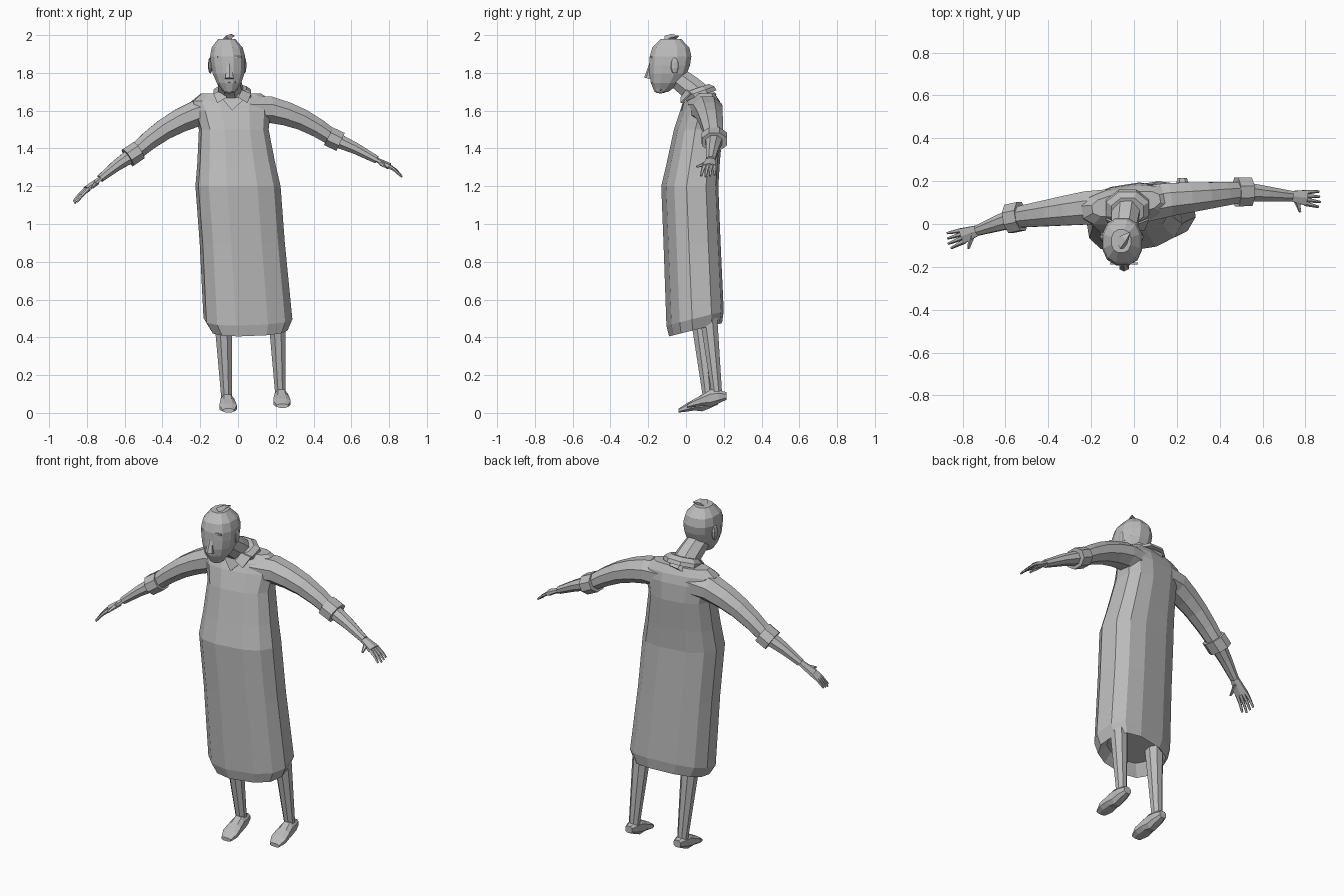
import bpy, bmesh, math
from mathutils import Vector

cube = bpy.data.objects.get("Cube")
if cube:
    bpy.data.objects.remove(cube, do_unlink=True)

RIGHTWARD, BACKWARD, UPWARD = Vector((1, 0, 0)), Vector((0, 1, 0)), Vector((0, 0, 1))

grey = bpy.data.materials.new("plain grey")
grey.use_nodes = True
grey.diffuse_color = (.5, .5, .5, 1)
grey.node_tree.nodes["Principled BSDF"].inputs["Base Color"].default_value = grey.diffuse_color


def finish(name, bm):
    bmesh.ops.recalc_face_normals(bm, faces=bm.faces)
    mesh = bpy.data.meshes.new(name)
    bm.to_mesh(mesh)
    bm.free()
    mesh.materials.append(grey)
    obj = bpy.data.objects.new(name, mesh)
    bpy.context.collection.objects.link(obj)
    return obj


def loft(name, centres, widths, depths, sides=8, across=RIGHTWARD, axis=None, power=1):
    """Skin a row of rings; width runs along the across direction."""
    bm = bmesh.new()
    angles = [(i + .5) * math.tau / sides for i in range(sides)]
    outline = [[math.copysign(abs(wave(a)) ** power, wave(a)) for a in angles]
               for wave in (math.cos, math.sin)]
    cosines, sines = [[value / max(row) for value in row] for row in outline]
    last = len(centres) - 1
    rings = []
    for i, (centre, width, depth) in enumerate(zip(centres, widths, depths)):
        along = (axis or centres[min(i + 1, last)] - centres[max(i - 1, 0)]).normalized()
        u = (across - along * across.dot(along)).normalized()
        v = along.cross(u)
        rings.append([bm.verts.new(centre + u * width * c + v * depth * s)
                      for c, s in zip(cosines, sines)])
    for lower, upper in zip(rings, rings[1:]):
        for j in range(sides):
            bm.faces.new((lower[j - 1], lower[j], upper[j], upper[j - 1]))
    bm.faces.new(rings[0])
    bm.faces.new(rings[-1])
    return finish(name, bm)


def arc(start, end, steps=4, rise=0):
    """Points from start to end, bowed upward by rise."""
    start, end = Vector(start), Vector(end)
    return [start.lerp(end, i / steps) + UPWARD * rise * math.sin(math.pi * i / steps)
            for i in range(steps + 1)]


def limb(name, points, thick, thin, flat=1, **options):
    """Tapered tube whose depth is flat times its width."""
    last = len(points) - 1
    widths = [thick + (thin - thick) * i / last for i in range(last + 1)]
    return loft(name, points, widths, [width * flat for width in widths], **options)


def plate(name, corners, thickness):
    """Thin panel facing the front."""
    bm = bmesh.new()
    face = bm.faces.new([bm.verts.new(corner) for corner in corners])
    for item in bmesh.ops.extrude_face_region(bm, geom=[face])["geom"]:
        if isinstance(item, bmesh.types.BMVert):
            item.co.y += thickness
    return finish(name, bm)


def blob(name, centre, size):
    """Low-poly rounded lump."""
    bm = bmesh.new()
    bmesh.ops.create_uvsphere(bm, u_segments=8, v_segments=5, radius=1)
    bmesh.ops.scale(bm, vec=size, verts=bm.verts)
    bmesh.ops.translate(bm, vec=centre, verts=bm.verts)
    return finish(name, bm)


# Long robe: a leaning column, turned a little, with a sloping hem
def robe_centre(z):
    return Vector((.09 - .075 * z, .02 + max(.04 * (1.2 - z), .15 * (z - 1.2)), z))


heights = (.5, .44, .5, .9, 1.2, 1.33, 1.5, 1.6, 1.65, 1.69)
widths = (.15, .2, .23, .22, .22, .2, .18, .2, .21, .16)
depths = (.1, .13, .14, .14, .14, .13, .12, .1, .08, .05)
yaw = math.radians(9)
turned = Vector((math.cos(yaw), math.sin(yaw), 0))
robe = loft("robe", [robe_centre(z) for z in heights], widths, depths,
            sides=12, across=turned, axis=UPWARD, power=.75)
for vertex in robe.data.vertices:
    if vertex.co.z < .6:
        vertex.co.z += (vertex.co.y - .05) / 4

# Collar with two points, and the neck opening
neck_x = -.03
loft("collar", arc((neck_x, .08, 1.68), (neck_x, .06, 1.72), steps=2),
     (.1, .1, .075), (.085, .085, .065), axis=Vector((0, -.35, 1)))
opening = plate("neck_opening", [(neck_x - .06, -.01, 1.67), (neck_x + .07, -.01, 1.67),
                                 (neck_x, -.03, 1.6)], .009)
for side, sign in (("right", -1), ("left", 1)):
    plate(side + "_collar_point", [
        (neck_x + sign * out, y, z) for out, y, z in
        ((.05, 0, 1.71), (.1, .02, 1.69), (.08, -.03, 1.64), (.03, -.03, 1.67))], .009)

# Neck leaning forward, and an egg-shaped head with the chin pushed forward
limb("neck", arc((neck_x, .11, 1.64), (-.055, -.07, 1.79), rise=.01), .07, .055)
fullness = (.35, .72, .92, 1, 1.03, .92, .5)
head_centres = []
for point in arc((-.045, -.08, 1.7), (-.06, -.08, 1.98), steps=len(fullness) - 1):
    point.y -= .05 * ((1.98 - point.z) / .28) ** 3
    head_centres.append(point)
loft("head", head_centres, [.09 * f for f in fullness], [.107 * f for f in fullness],
     sides=12, axis=UPWARD, power=.85)
limb("hair_tuft", arc((-.065, -.09, 1.97), (-.02, -.04, 1.995), steps=2, rise=.01),
     .03, .003, flat=.6, sides=4, across=BACKWARD)

# Face
face_x = -.046
limb("nose", arc((face_x, -.18, 1.86), (face_x, -.2, 1.77), steps=2), .01, .022, sides=6)
blob("moustache", (face_x, -.16, 1.755), (.05, .03, .014))
blob("beard", (face_x, -.135, 1.72), (.045, .04, .03))
for side, sign in (("right", -1), ("left", 1)):
    blob(side + "_ear", (-.057 + sign * .09, -.06, 1.84), (.012, .025, .045))
    brow_x = face_x + sign * .04
    plate(side + "_brow", [(brow_x + dx, -.188, 1.88 + dz) for dx, dz in
                           ((-.025, 0), (.025, 0), (.025, .01), (-.025, .01))], .008)


# Hand: palm, four fingers and a thumb
def hand(side, wrist, tip):
    wrist, tip = Vector(wrist), Vector(tip)
    spread = UPWARD.cross(tip - wrist).normalized()
    if spread.y < 0:
        spread.negate()
    knuckle = wrist.lerp(tip, .5) + UPWARD * .01
    limb(side + "_palm", arc(wrist, knuckle, steps=2), .024, .036, flat=.5, sides=6, across=spread)
    fingers = ("little", "ring", "middle", "index")
    for i, finger in enumerate(fingers):
        offset = spread * .024 * (1.5 - i)
        reach = 1 - .08 * abs(i - 2)
        limb(f"{side}_{finger}_finger",
             arc(knuckle + offset * .75, knuckle.lerp(tip, reach) + offset, steps=2, rise=.005),
             .01, .005, sides=5, across=spread)
    root = wrist.lerp(tip, .15)
    end = wrist.lerp(tip, .3) - BACKWARD * .07 - UPWARD * .01
    limb(side + "_thumb", arc(root, end, steps=2), .015, .005, sides=5)


# Arms: sleeve, rolled cuff, bare forearm
arms = {
    "right": ((-.22, .075, 1.585), (-.555, .03, 1.37), (-.73, -.03, 1.24), (-.87, -.08, 1.11)),
    "left": ((.17, .115, 1.605), (.51, .15, 1.45), (.735, .13, 1.34), (.87, .115, 1.25)),
}
for side, (shoulder, elbow, wrist, tip) in arms.items():
    chest = Vector(shoulder).lerp(robe_centre(1.6), .6)
    limb(side + "_sleeve", [chest] + arc(shoulder, elbow, rise=.025), .085, .047, flat=.9,
         across=BACKWARD)
    direction = (Vector(wrist) - Vector(shoulder)).normalized() * .035
    limb(side + "_cuff", arc(Vector(elbow) - direction, Vector(elbow) + direction, steps=1),
         .067, .067, flat=.78, across=BACKWARD)
    limb(side + "_forearm", arc(elbow, wrist, steps=2, rise=.005), .046, .024, flat=.85,
         across=BACKWARD)
    hand(side, wrist, tip)

# Legs and feet; the left pair stands further back and higher
insteps = (.02, .035, .045, .03, .022, .01)
soles = (.022, .034, .036, .042, .046, .03)
for side, step in (("right", Vector()), ("left", Vector((.285, .045, .025)))):
    hip, ankle = Vector((-.08, .07, .52)) + step, Vector((-.06, .12, .06)) + step
    limb(side + "_leg", arc(hip, ankle), .048, .027, axis=UPWARD)
    heel, toe = Vector((-.06, .17, .065)) + step, Vector((-.05, -.04, .012)) + step
    loft(side + "_foot", arc(heel, toe, steps=len(soles) - 1, rise=.01), soles, insteps,
         axis=BACKWARD, power=.8)
